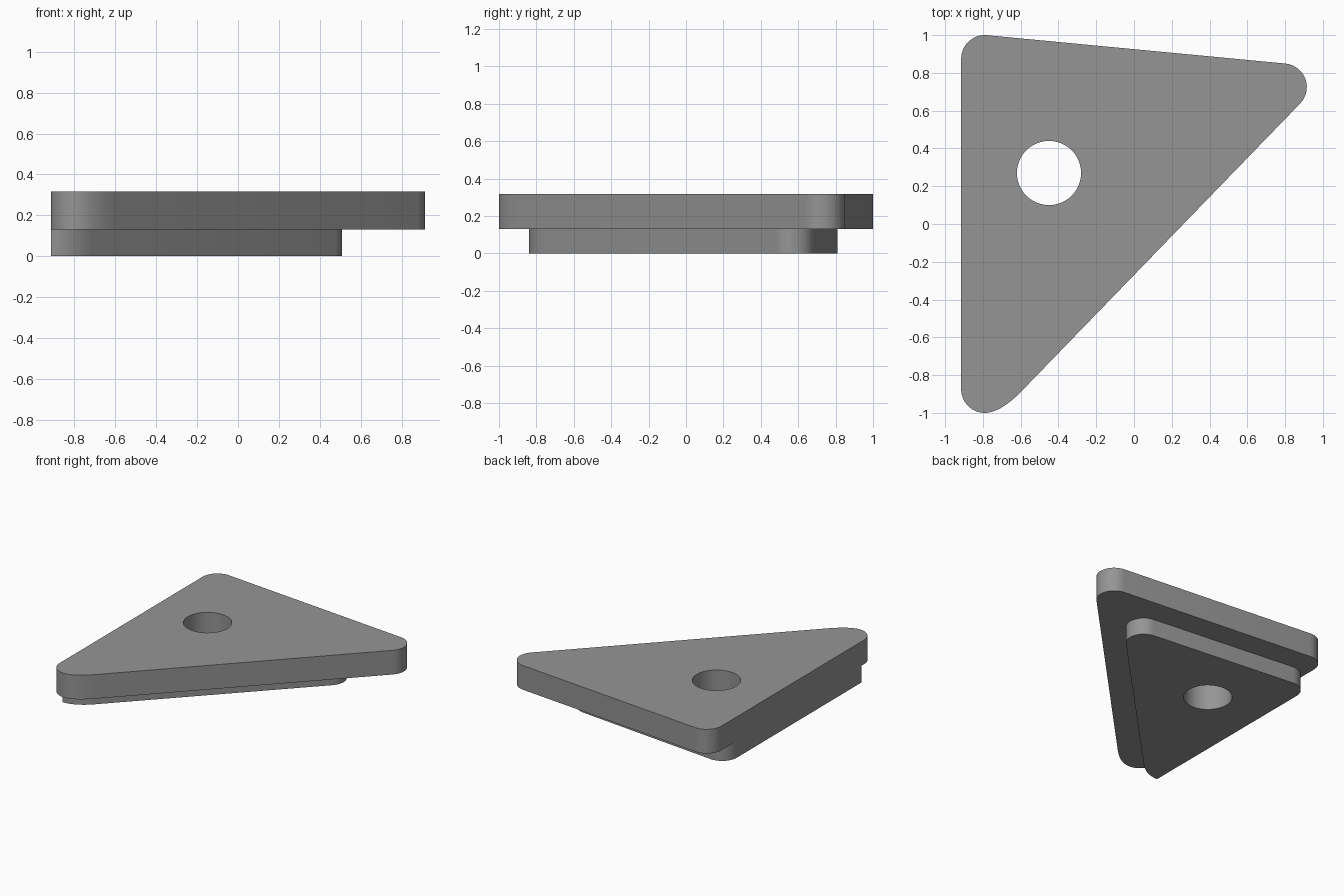
import bpy, bmesh, math
from mathutils import Vector

if "Cube" in bpy.data.objects:
    bpy.data.objects.remove(bpy.data.objects["Cube"])

grey = bpy.data.materials.new("plain_grey")
grey.diffuse_color = (0.3, 0.3, 0.3, 1)
grey.use_nodes = True
grey.node_tree.nodes["Principled BSDF"].inputs["Base Color"].default_value = grey.diffuse_color


def arc(cx, cy, r, a0, a1, n=14):
    """Points on a circular arc, angles in degrees."""
    angles = [math.radians(a0 + (a1 - a0) * i / n) for i in range(n + 1)]
    return [(cx + r * math.cos(a), cy + r * math.sin(a)) for a in angles]


def sweep(p0, p1, p2, n=10):
    """Quadratic curve from p0 to p2 that leans towards p1."""
    p0, p1, p2 = Vector(p0), Vector(p1), Vector(p2)
    pts = []
    for i in range(n + 1):
        t = i / n
        pts.append(tuple(p0 * (1 - t) ** 2 + p1 * 2 * t * (1 - t) + p2 * t * t))
    return pts


def plate(name, outline, hole, z0, z1):
    """Flat plate with a through hole, extruded from z0 to z1."""
    bm = bmesh.new()
    edges = []
    for loop in (outline, hole):
        vs = [bm.verts.new((x, y, z0)) for x, y in loop]
        edges += [bm.edges.new((vs[i - 1], vs[i])) for i in range(len(vs))]
    bmesh.ops.triangle_fill(bm, use_beauty=True, edges=edges)
    side = bmesh.ops.extrude_face_region(bm, geom=bm.faces[:])
    top = [v for v in side["geom"] if isinstance(v, bmesh.types.BMVert)]
    bmesh.ops.translate(bm, verts=top, vec=(0, 0, z1 - z0))
    bmesh.ops.recalc_face_normals(bm, faces=bm.faces[:])
    mesh = bpy.data.meshes.new(name)
    bm.to_mesh(mesh)
    bm.free()
    mesh.materials.append(grey)
    obj = bpy.data.objects.new(name, mesh)
    bpy.context.collection.objects.link(obj)
    bpy.ops.object.select_all(action="DESELECT")
    obj.select_set(True)
    bpy.context.view_layer.objects.active = obj
    bpy.ops.object.shade_smooth_by_angle(angle=math.radians(30))


R = 0.125
LEFT = -0.915
bore = arc(-0.45, 0.27, 0.17, 0, 360, 48)[:-1]

# Wide upper plate with three rounded corners
upper = (arc(LEFT + R, 1 - R, R, 180, 85)
         + arc(0.79, 0.725, R, 85, -44)
         + sweep((-0.6, -0.89), (-0.71, -1), (LEFT + R, -1))
         + arc(LEFT + R, -1 + R, R, 270, 180)[1:])
plate("upper_plate", upper, bore, 0.13, 0.317)

# Smaller lower plate, flush with the left edge
lower = (arc(LEFT + R, 0.81 - R, R, 180, 85)
         + arc(0.385, 0.565, R, 85, -44)
         + sweep((-0.715, -0.745), (-0.81, -0.84), (LEFT, -0.84)))
plate("lower_plate", lower, bore, 0, 0.13)
